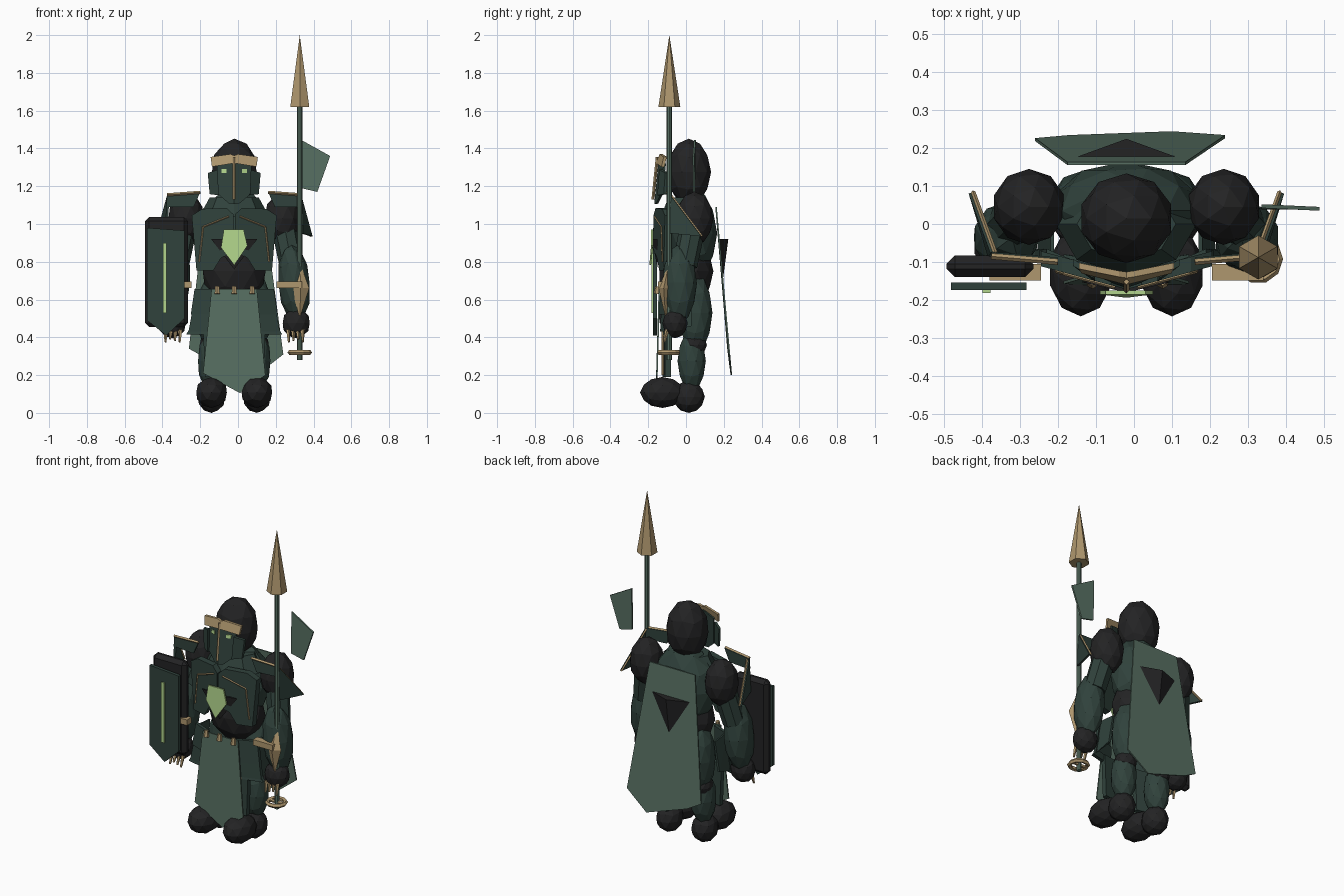
import bpy, bmesh, math
from mathutils import Vector, Matrix

CX = -0.02  # body symmetry line


def material(name, rgb):
    m = bpy.data.materials.new(name)
    lin = [(c / 255 / 12.92 if c < 11 else ((c / 255 + 0.055) / 1.055) ** 2.4) for c in rgb]
    m.diffuse_color = (*lin, 1)
    return m


BLACK = material("black", (35, 35, 36))
DARK = material("dark_green", (48, 66, 60))
CLOTH = material("cloth_green", (87, 111, 98))
GOLD = material("bronze", (175, 151, 110))
LIME = material("pale_lime", (178, 213, 140))


def finish(name, bm, mat):
    bmesh.ops.recalc_face_normals(bm, faces=bm.faces)
    me = bpy.data.meshes.new(name)
    bm.to_mesh(me)
    bm.free()
    me.materials.append(mat)
    ob = bpy.data.objects.new(name, me)
    bpy.context.collection.objects.link(ob)
    return ob


def ball(name, loc, rad, mat, tilt=0):
    bm = bmesh.new()
    bmesh.ops.create_icosphere(bm, subdivisions=2, radius=1)
    bm.transform(Matrix.Translation(loc) @ Matrix.Rotation(tilt, 4, 'Y') @ Matrix.Diagonal((*rad, 1)))
    return finish(name, bm, mat)


def rod(name, a, b, r1, r2, mat, n=6):
    a, b = Vector(a), Vector(b)
    bm = bmesh.new()
    bmesh.ops.create_cone(bm, cap_ends=True, segments=n, radius1=r1, radius2=r2, depth=(b - a).length)
    rot = (b - a).to_track_quat('Z', 'Y').to_matrix().to_4x4()
    bm.transform(Matrix.Translation((a + b) / 2) @ rot)
    return finish(name, bm, mat)


def box(name, lo, hi, mat, bevel=0):
    bm = bmesh.new()
    bmesh.ops.create_cube(bm, size=1)
    lo, hi = Vector(lo), Vector(hi)
    size = [abs(s) for s in hi - lo]
    bm.transform(Matrix.Translation((lo + hi) / 2) @ Matrix.Diagonal((*size, 1)))
    if bevel:
        bmesh.ops.bevel(bm, geom=bm.edges[:], offset=bevel, segments=1, affect='EDGES')
    return finish(name, bm, mat)


def plate(name, pts, mat, t=0.012):
    # closed slab: outline swept along +y
    bm = bmesh.new()
    face = bm.faces.new([bm.verts.new(p) for p in pts])
    out = bmesh.ops.extrude_face_region(bm, geom=[face])
    bmesh.ops.translate(bm, verts=[v for v in out["geom"] if isinstance(v, bmesh.types.BMVert)], vec=(0, t, 0))
    return finish(name, bm, mat)


def solid(name, pts, mat):
    bm = bmesh.new()
    for p in pts:
        bm.verts.new(p)
    bmesh.ops.convex_hull(bm, input=bm.verts[:])
    return finish(name, bm, mat)


# head, collar and torso
ball("hood", (CX, 0.015, 1.275), (0.124, 0.118, 0.177), BLACK)
ball("chest", (CX, 0.035, 0.95), (0.20, 0.13, 0.24), DARK)
ball("belly", (CX, 0.02, 0.75), (0.175, 0.125, 0.18), BLACK)
collar = rod("collar", (CX, 0.0, 1.04), (CX, 0.0, 1.14), 0.185, 0.13, DARK, 8)
collar.scale.y = 0.72

# sides mirrored about the body line
for side, tag in ((-1, "left"), (1, "right")):
    def P(u, y, z):
        return Vector((CX + side * u, y, z))

    # visor, cheek guard, brow and eye
    plate("visor_" + tag, [P(0, -0.145, 1.34), P(0.093, -0.118, 1.32), P(0.082, -0.135, 1.155),
                           P(0.03, -0.158, 1.11), P(0, -0.168, 1.105)], DARK)
    plate("cheek_" + tag, [P(0.088, -0.142, 1.288), P(0.14, -0.11, 1.27), P(0.13, -0.118, 1.158),
                           P(0.082, -0.152, 1.152)], DARK, 0.018)
    plate("brow_" + tag, [P(0, -0.142, 1.362), P(0.02, -0.139, 1.37), P(0.125, -0.118, 1.355),
                          P(0.118, -0.13, 1.303), P(0, -0.16, 1.322)], GOLD, 0.016)
    plate("eye_" + tag, [P(0.04, -0.143, 1.29), P(0.068, -0.134, 1.29), P(0.068, -0.136, 1.27),
                         P(0.04, -0.145, 1.27)], LIME, 0.009)

    # breastplate with trim
    def C(u, z, lift=0.0):
        return P(u, -0.172 + 0.27 * u - lift, z)
    plate("breastplate_" + tag, [C(0.003, 1.05), C(0.04, 1.085), C(0.17, 1.08), C(0.225, 1.045), C(0.2, 0.755),
                                 C(0.11, 0.755), C(0.07, 0.82), C(0.003, 0.86)], DARK, 0.04)
    trim = [C(0.03, 1.04, 0.003), C(0.165, 0.985, 0.003), C(0.185, 0.80, 0.003)]
    for i in range(2):
        rod("breast_trim_" + tag, trim[i], trim[i + 1], 0.0045, 0.0045, GOLD, 4)

    # shoulder and its folded guard
    ball("shoulder_" + tag, P(0.256, 0.045, 1.028), (0.097, 0.1, 0.143), BLACK)
    a, b, c = P(0.18, -0.1, 1.168), P(0.355, -0.085, 1.155), P(0.415, 0.08, 0.935)
    low = P(0.365, -0.085, 0.95)
    shift = Vector((-side * 0.012, 0.004, 0))
    plate("guard_front_" + tag, [a, b, P(0.36, -0.085, 1.09), P(0.215, -0.1, 1.09)], DARK)
    solid("guard_side_" + tag, [b, c, low, b + shift, c + shift, low + shift], DARK)
    rod("guard_trim_" + tag, a, b, 0.008, 0.008, GOLD, 4)
    rod("guard_edge_" + tag, b + shift, c + shift, 0.006, 0.006, GOLD, 4)

    # arm, hand, claws and cuff bar
    rod("upper_arm_" + tag, P(0.27, 0.03, 0.96), P(0.305, -0.005, 0.78), 0.068, 0.065, DARK, 8)
    ball("forearm_" + tag, P(0.317, -0.035, 0.685), (0.086, 0.093, 0.21), DARK, -side * 0.08)
    ball("hand_" + tag, P(0.328, -0.058, 0.475), (0.075, 0.067, 0.08), BLACK)
    for i in range(4):
        u = 0.285 + i * 0.025
        rod("claw_" + tag, P(u, -0.10, 0.44), P(u + 0.004, -0.115, 0.375 + 0.008 * (i % 3)), 0.012, 0.006, GOLD, 5)
    box("cuff_bar_" + tag, P(0.225, -0.148, 0.66), P(0.36, -0.105, 0.695), GOLD)

    # hip plates in three tiers
    for i, (top, bot) in enumerate(((0.655, 0.52), (0.54, 0.43), (0.45, 0.415))):
        w = 0.012 * i
        plate("hip_plate_" + tag, [P(0.09, -0.138 + w / 2, top), P(0.21 + w, -0.085, top),
                                   P(0.23 + w, -0.09, bot), P(0.09, -0.143 + w / 2, bot)], DARK, 0.02)
    solid("hip_side_" + tag, [P(0.2, -0.08, 0.65), P(0.2, 0.03, 0.64), P(0.23, 0.03, 0.46), P(0.235, -0.08, 0.43),
                              P(0.19, -0.08, 0.65), P(0.19, 0.03, 0.64), P(0.215, 0.03, 0.46)], DARK)

    # leg, knee, greave and boot
    ball("thigh_" + tag, P(0.115, 0.05, 0.53), (0.085, 0.09, 0.21), DARK)
    ball("knee_" + tag, P(0.12, 0.045, 0.36), (0.066, 0.066, 0.06), BLACK)
    ball("shin_" + tag, P(0.12, 0.03, 0.275), (0.075, 0.075, 0.16), DARK)
    plate("greave_" + tag, [P(0.07, -0.125, 0.45), P(0.165, -0.11, 0.45), P(0.155, -0.11, 0.19),
                            P(0.08, -0.125, 0.19)], DARK, 0.03)
    rod("greave_trim_" + tag, P(0.12, -0.122, 0.2), P(0.12, -0.122, 0.44), 0.008, 0.008, GOLD, 4)
    ball("heel_" + tag, P(0.12, 0.015, 0.085), (0.075, 0.085, 0.085), BLACK)
    ball("toe_" + tag, P(0.12, -0.125, 0.108), (0.085, 0.118, 0.082), BLACK)

# nose ridge and belt studs
rod("nose_ridge", (CX, -0.175, 1.13), (CX, -0.152, 1.355), 0.008, 0.008, GOLD, 4)
for x in (-0.11, CX, 0.075):
    rod("belt_stud", (x, -0.155, 0.63), (x, -0.15, 0.67), 0.016, 0.012, GOLD, 6)

# dark emblems front and back, and the chest gem
solid("chest_emblem", [(CX - 0.122, -0.152, 0.92), (CX + 0.122, -0.152, 0.92), (CX, -0.18, 0.92),
                       (CX, -0.15, 0.76)], BLACK)
solid("cape_emblem", [(CX - 0.132, 0.176, 0.92), (CX + 0.132, 0.176, 0.92), (CX, 0.224, 0.92),
                      (CX, 0.192, 0.68)], BLACK)
plate("chest_gem", [(-0.075, -0.185, 0.97), (0.03, -0.185, 0.97), (0.05, -0.185, 0.885), (CX, -0.194, 0.782),
                    (-0.09, -0.185, 0.875)], LIME, 0.0095)

# tabard and cape
plate("tabard", [(-0.14, -0.145, 0.655), (0.10, -0.145, 0.655), (0.145, -0.158, 0.2), (0.01, -0.165, 0.105),
                 (-0.185, -0.158, 0.21)], CLOTH, 0.008)
plate("cape", [(-0.175, 0.155, 1.09), (0.135, 0.155, 1.09), (0.24, 0.226, 0.31), (0.10, 0.236, 0.2),
               (-0.17, 0.226, 0.29), (-0.26, 0.218, 0.34)], CLOTH, 0.008)

# shield
box("shield_back", (-0.493, -0.14, 0.455), (-0.265, -0.083, 1.037), BLACK, 0.022)
plate("shield_face", [(-0.482, -0.174, 0.98), (-0.283, -0.174, 0.965), (-0.283, -0.174, 0.5), (-0.38, -0.174, 0.41),
                      (-0.482, -0.174, 0.49)], DARK, 0.02)
plate("shield_strip", [(-0.398, -0.182, 0.9), (-0.378, -0.182, 0.9), (-0.378, -0.182, 0.53), (-0.398, -0.182, 0.53)],
      LIME, 0.009)

# spear with diamond guard, ring foot and pennant
SX, SY = 0.327, -0.088
rod("spear_shaft", (SX, SY, 0.28), (SX, SY, 1.63), 0.014, 0.014, CLOTH, 8)
rod("spear_head", (SX, SY, 1.62), (SX, SY, 2.0), 0.058, 0, GOLD, 6)
solid("spear_guard", [(SX, SY, 0.8), (SX + 0.05, SY - 0.03, 0.66), (SX, SY - 0.02, 0.5), (SX - 0.045, SY - 0.03, 0.66),
                      (SX + 0.005, SY - 0.057, 0.66), (SX, SY + 0.03, 0.66)], GOLD)
bpy.ops.mesh.primitive_torus_add(location=(SX, SY - 0.004, 0.32), major_radius=0.052, minor_radius=0.013,
                                 major_segments=10, minor_segments=5)
ring = bpy.context.object
ring.name = "spear_ring"
ring.data.materials.append(GOLD)
rod("ring_spoke", (SX - 0.05, SY, 0.32), (SX + 0.05, SY, 0.32), 0.01, 0.01, GOLD, 5)
plate("pennant", [(0.335, 0.042, 1.445), (0.488, 0.035, 1.36), (0.42, 0.038, 1.17), (0.335, 0.038, 1.19)], CLOTH, 0.01)
